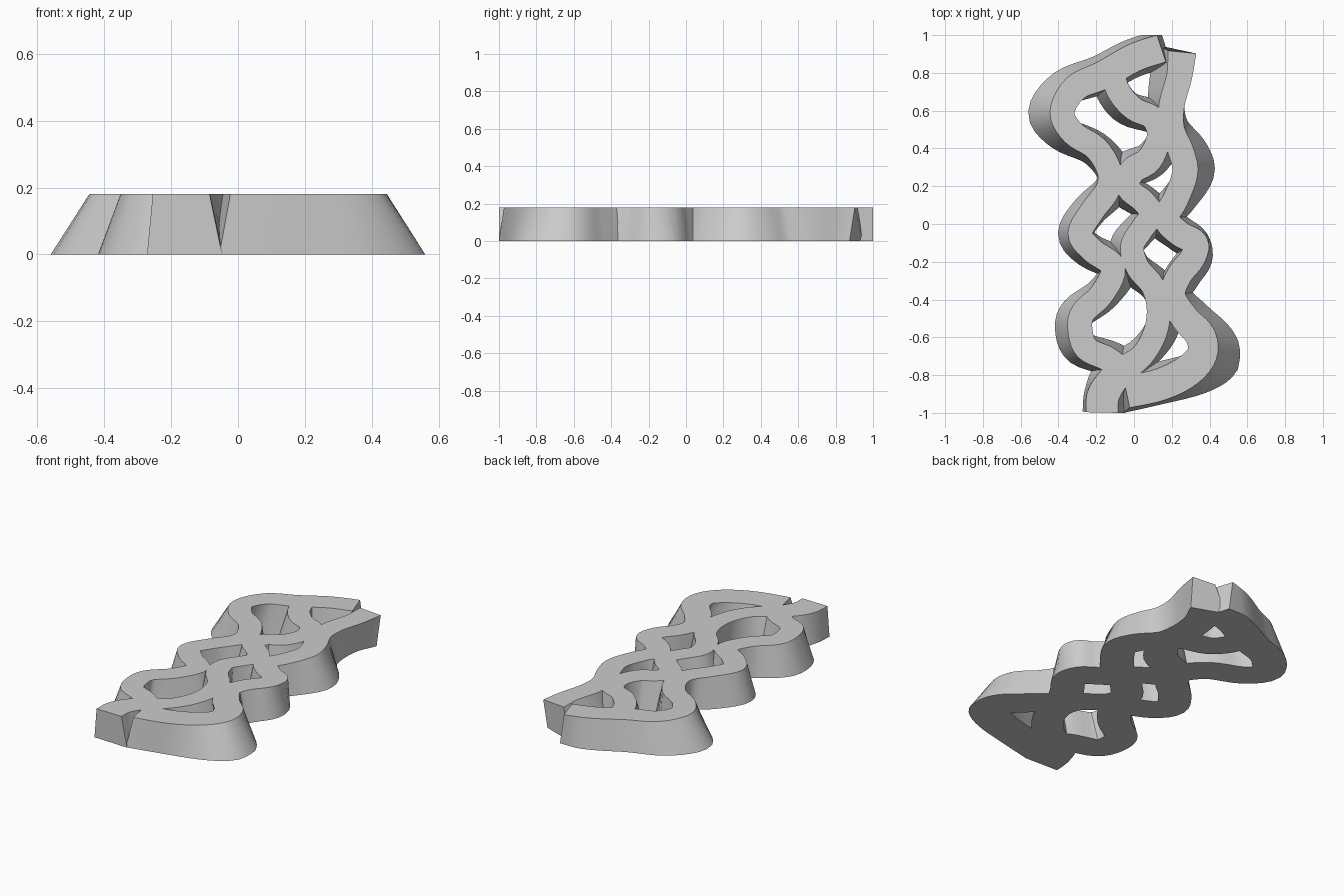
import bpy, bmesh
from mathutils import Vector

if "Cube" in bpy.data.objects:
    bpy.data.objects.remove(bpy.data.objects["Cube"])

HEIGHT = 0.18
STEPS = 5
FLARE = 0.055   # extra ribbon width at the base


def smooth_path(pts):
    # Catmull-Rom curve through (x, y, width) points
    p = [Vector(q) for q in pts]
    p = [p[0] * 2 - p[1]] + p + [p[-1] * 2 - p[-2]]
    out = []
    for i in range(1, len(p) - 2):
        a, b, c, d = p[i - 1:i + 3]
        for s in range(STEPS):
            t = s / STEPS
            out.append(0.5 * (2 * b + (c - a) * t + (2 * a - 5 * b + 4 * c - d) * t * t
                              + (3 * b - a - 3 * c + d) * t ** 3))
    return out + [p[-2]]


def edges(path):
    # left and right borders of a flat ribbon
    rows = []
    for i, q in enumerate(path):
        t = path[min(i + 1, len(path) - 1)] - path[max(i - 1, 0)]
        n = Vector((-t.y, t.x)).normalized() * q.z / 2
        rows.append([(max(-.56, min(.56, q.x + k * n.x)), max(-1, min(1, q.y + k * n.y)))
                     for k in (1, -1)])
    return rows


def strand(name, pts, axis, gain, lo, hi, shift=None, drop=None):
    # the wave swings wider at the base than at the top, so walls slope sideways
    shift, drop = shift or {}, drop or {}
    base = [(x + shift.get(i, max(lo, min(hi, gain * (x - axis)))), y + drop.get(i, 0), w + FLARE)
            for i, (x, y, w) in enumerate(pts)]
    top_rows, base_rows = edges(smooth_path(pts)), edges(smooth_path(base))
    bm = bmesh.new()
    rings = []
    for t, b in zip(top_rows, base_rows):
        rings.append([bm.verts.new((*t[0], HEIGHT)), bm.verts.new((*t[1], HEIGHT)),
                      bm.verts.new((*b[1], 0)), bm.verts.new((*b[0], 0))])
    for r, s in zip(rings, rings[1:]):
        for k in range(4):
            bm.faces.new((r[k], r[(k + 1) % 4], s[(k + 1) % 4], s[k]))
    bm.faces.new(rings[0])
    bm.faces.new(rings[-1][::-1])
    bmesh.ops.recalc_face_normals(bm, faces=bm.faces)
    me = bpy.data.meshes.new(name)
    bm.to_mesh(me)
    bm.free()
    ob = bpy.data.objects.new(name, me)
    bpy.context.collection.objects.link(ob)
    bpy.ops.object.select_all(action='DESELECT')
    ob.select_set(True)
    bpy.context.view_layer.objects.active = ob
    bpy.ops.object.shade_smooth_by_angle(angle=0.6)


def with_width(xy, w, special=None):
    special = special or {}
    return [(x, y, special.get(i, w)) for i, (x, y) in enumerate(xy)]


# left strand
left = [(.145, .93), (0, .88), (-.16, .79), (-.31, .72), (-.38, .59), (-.32, .48), (-.2, .4),
        (-.13, .28), (-.14, .18), (-.22, .07), (-.285, -.05), (-.22, -.14), (-.11, -.23),
        (-.17, -.37), (-.27, -.47), (-.285, -.56), (-.25, -.66), (-.13, -.72), (-.02, -.82)]
strand("left_strand", with_width(left, .13, {0: .15, 1: .15, 2: .15, 3: .14}), -.18, .44, -.088, .04,
       {0: .03, 1: 0, 2: -.02, 10: -.025, 14: -.03, 15: -.04})

# middle strand
middle = [(-.12, .82), (-.08, .7), (0, .61), (.1, .56), (.13, .46), (.08, .34), (-.01, .28),
          (-.03, .19), (.05, .12), (.09, .05), (.04, -.03), (-.01, -.12), (.02, -.23),
          (.1, -.33), (.13, -.45), (.11, -.58), (.04, -.7), (-.08, -.79), (-.16, -.9), (-.17, -1)]
strand("middle_strand", with_width(middle, .125, {5: .14, 6: .14, 17: .15, 18: .17, 19: .17}),
       .06, .5, -.03, .05, {0: -.02, 1: -.03, 18: .01, 19: .01})

# right strand
right = [(.255, .91), (.24, .78), (.2, .63), (.2, .5), (.25, .38), (.27, .27), (.22, .13),
         (.17, .03), (.24, -.05), (.325, -.1), (.31, -.18), (.24, -.27), (.205, -.38), (.27, -.5),
         (.35, -.59), (.36, -.69), (.28, -.78), (.14, -.85), (-.04, -.89)]
strand("right_strand", with_width(right, .135, {0: .15, 13: .15, 14: .16, 15: .16, 16: .17, 17: .17, 18: .17}),
       .2, .7, -.04, .095,
       {0: -.03, 1: -.06, 2: -.03, 4: .05, 5: .06, 8: 0, 9: -.02, 10: .01, 11: .02, 13: .05, 14: .08},
       {13: -.01, 14: -.03, 15: -.03, 16: -.01})
